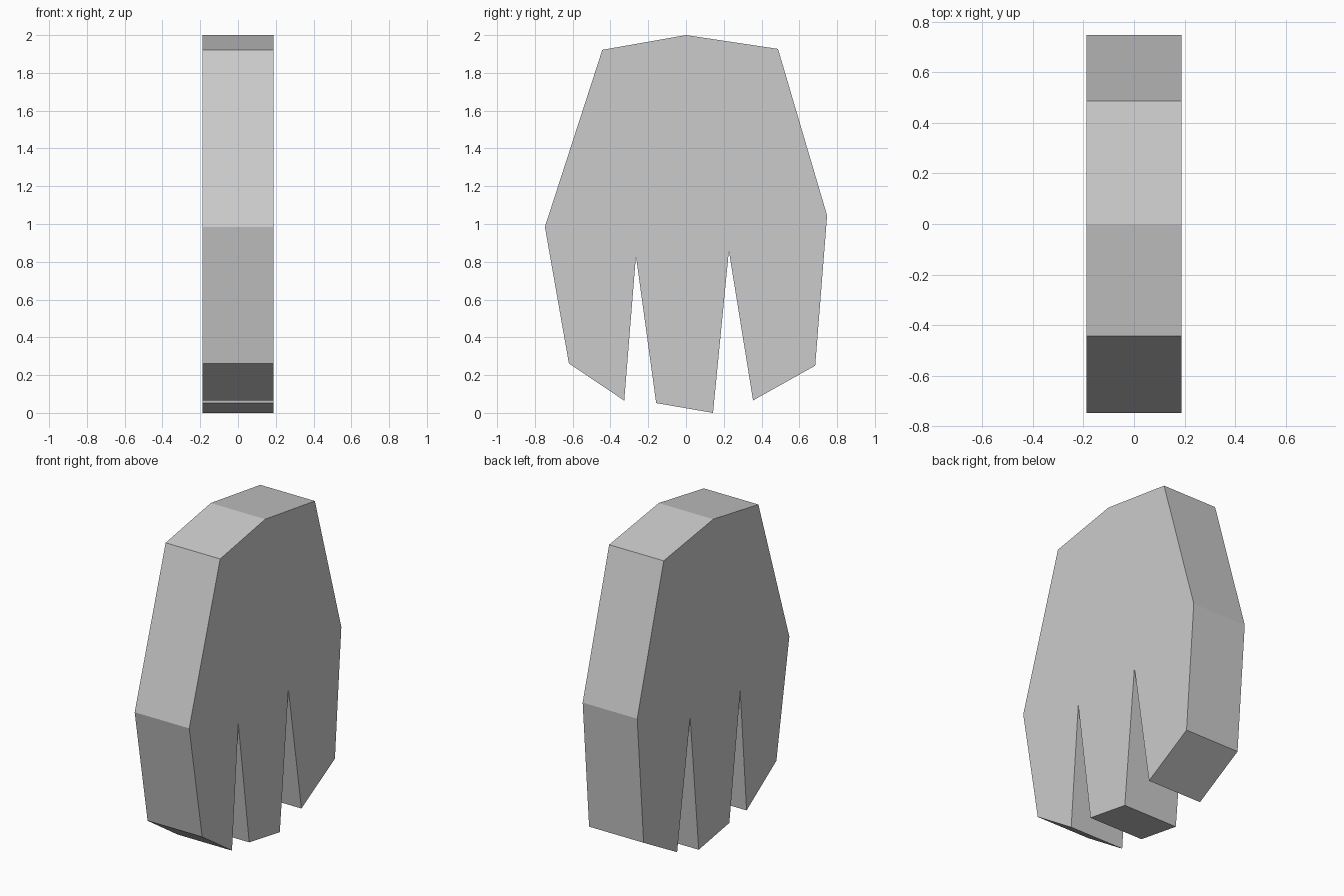
import bpy
import bmesh

if "Cube" in bpy.data.objects:
    bpy.data.objects.remove(bpy.data.objects["Cube"])

HALF_WIDTH = 0.1875

# Side outline (y, z): domed top, tapered flanks, three lobes split by two notches
outline = [
    (0.0, 2.0), (-0.443, 1.922), (-0.747, 0.985), (-0.62, 0.262),
    (-0.327, 0.065), (-0.265, 0.832), (-0.158, 0.052), (0.143, 0.0),
    (0.227, 0.858), (0.355, 0.066), (0.684, 0.25), (0.747, 1.045),
    (0.487, 1.927),
]

# Slab body: one face extruded across x
bm = bmesh.new()
face = bm.faces.new([bm.verts.new((-HALF_WIDTH, y, z)) for y, z in outline])
result = bmesh.ops.extrude_face_region(bm, geom=[face], use_keep_orig=True)
moved = [g for g in result["geom"] if isinstance(g, bmesh.types.BMVert)]
bmesh.ops.translate(bm, verts=moved, vec=(2 * HALF_WIDTH, 0, 0))
bmesh.ops.recalc_face_normals(bm, faces=bm.faces[:])

mesh = bpy.data.meshes.new("notched_slab")
bm.to_mesh(mesh)
bm.free()
slab = bpy.data.objects.new("notched_slab", mesh)
bpy.context.collection.objects.link(slab)
